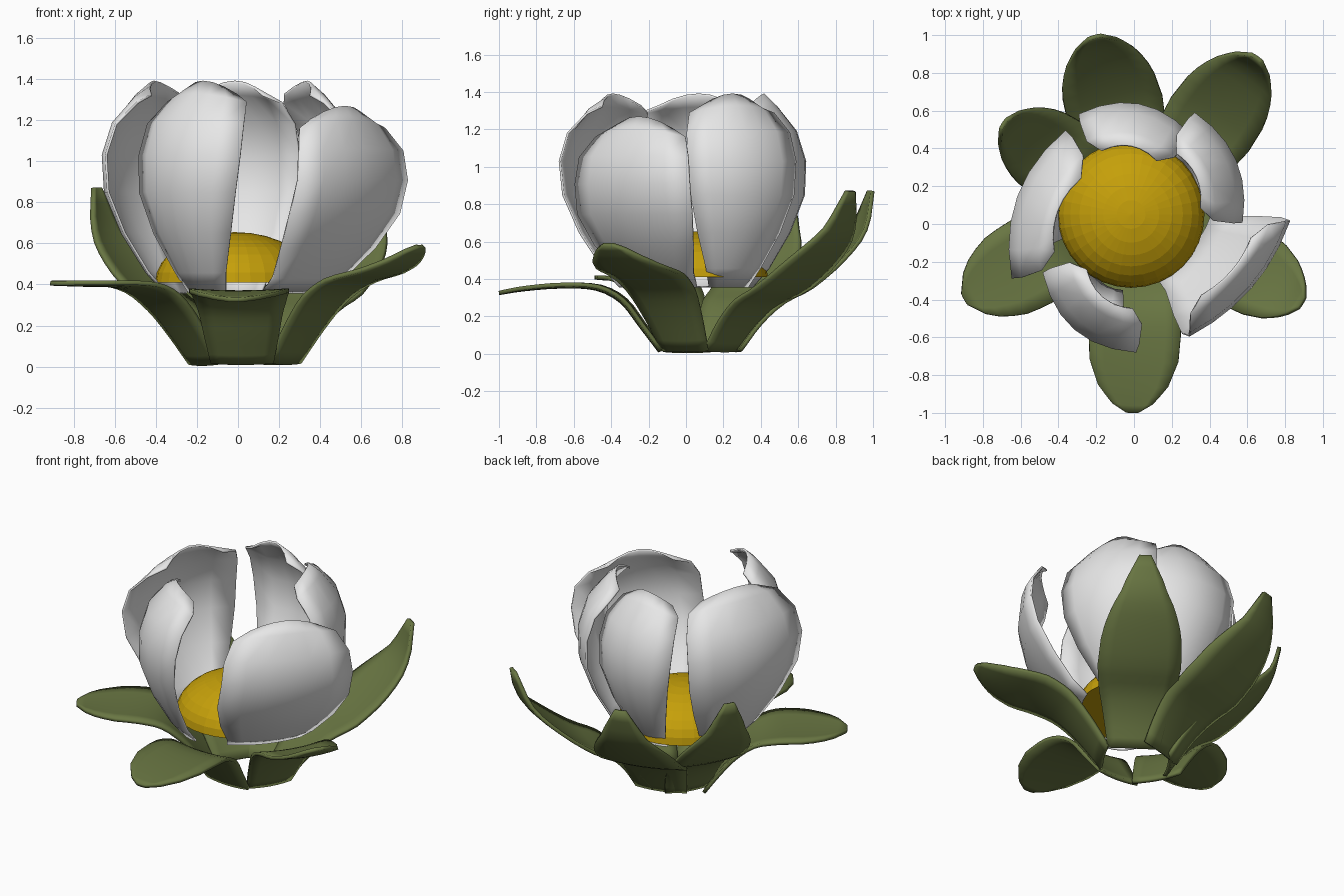
import bpy, bmesh, math
from mathutils import Vector

if "Cube" in bpy.data.objects:
    bpy.data.objects.remove(bpy.data.objects["Cube"])


def material(name, rgb):
    m = bpy.data.materials.new(name)
    m.diffuse_color = (*rgb, 1)
    m.use_nodes = True
    m.node_tree.nodes["Principled BSDF"].inputs["Base Color"].default_value = m.diffuse_color
    return m


WHITE = material("petal white", (0.8, 0.8, 0.8))
GREEN = material("leaf green", (0.14, 0.18, 0.055))
YELLOW = material("pollen yellow", (0.56, 0.35, 0.003))


def finish(name, bm, mat, thickness=0, smooth=True):
    bmesh.ops.recalc_face_normals(bm, faces=bm.faces)
    me = bpy.data.meshes.new(name)
    bm.to_mesh(me)
    bm.free()
    me.materials.append(mat)
    ob = bpy.data.objects.new(name, me)
    bpy.context.collection.objects.link(ob)
    for p in me.polygons:
        p.use_smooth = smooth
    if thickness:
        s = ob.modifiers.new("thickness", 'SOLIDIFY')
        s.thickness = thickness
        s.offset = 0
    return ob


def blade(name, rows, side, cols, mat, thickness):
    """Leaf sheet: rows of (centre, width, cup vector), spread along side."""
    bm = bmesh.new()
    grid = []
    for c, w, cup in rows:
        line = []
        for i in range(cols + 1):
            u = 2 * i / cols - 1
            line.append(bm.verts.new(c + side * (u * w / 2) + cup * (u * u)))
        grid.append(line)
    for a, b in zip(grid, grid[1:]):
        for i in range(cols):
            bm.faces.new((a[i], a[i + 1], b[i + 1], b[i]))
    return finish(name, bm, mat, thickness)


def smooth_rows(pts, n):
    """Catmull-Rom resampling of tuples, n steps per span."""
    p = [Vector(q) for q in pts]
    p = [2 * p[0] - p[1]] + p + [2 * p[-1] - p[-2]]
    out = []
    for i in range(1, len(p) - 2):
        a, b, c, d = p[i - 1:i + 3]
        for k in range(n):
            t = k / n
            out.append(0.5 * (2 * b + (c - a) * t + (2 * a - 5 * b + 4 * c - d) * t * t
                              + (3 * b - a - 3 * c + d) * t ** 3))
    return out + [p[-2]]


# Petals: radius, height, width fraction, edge droop
PETAL = [(.35, .36, .36, 0), (.435, .46, .50, 0), (.545, .65, .76, 0),
         (.62, .85, .95, 0), (.625, 1.03, 1, 0), (.575, 1.19, .95, .01),
         (.47, 1.325, .78, .04), (.405, 1.388, .5, .065)]
R0, Z0 = PETAL[0][:2]
# name, facing angle, width, cup depth, tilt, scale, shift at base, shift above, extra base width
PETALS = [("petal_back", 79.6, .60, .11, 0, 1, .05, .09, 0),
          ("petal_left", 160, .83, .12, 0, 1, .03, .075, 0),
          ("petal_front_left", 229.5, .645, .12, 0, 1, .07, .125, 0),
          ("petal_front_right", 319, .81, .08, 11.5, .91, .09, .15, .2),
          ("petal_right", 23.5, .63, .10, 0, 1, .11, .095, 0)]
for name, ang, width, cup, tilt, sc, sh0, sh1, extra in PETALS:
    a, t = math.radians(ang), math.radians(tilt)
    n = Vector((math.cos(a), math.sin(a), 0))
    side = Vector((-n.y, n.x, 0))
    rows = []
    for i, (r, z, w, droop) in enumerate(PETAL):
        low = max(0, 1 - i / 4)
        dr, dz = (r - R0) * sc, (z - Z0) * sc
        r2 = R0 - extra * .15 + dr * math.cos(t) + dz * math.sin(t)
        z2 = Z0 + dz * math.cos(t) - dr * math.sin(t)
        w += extra * low
        shift = sh1 + (sh0 - sh1) * low
        rows.append((n * r2 + side * shift + Vector((0, 0, z2)), w * width,
                     n * (-cup * w) - Vector((0, 0, droop))))
    blade(name, rows, side, 6, WHITE, .012)

# Sepals: height along the length, from base to tip
FLAT = [(0, .015), (.12, .15), (.24, .28), (.4, .35), (.62, .36), (.85, .345), (1, .325)]
LEVEL = [(0, .01), (.12, .15), (.24, .27), (.38, .36), (.55, .395), (.8, .4), (1, .405)]
LIFTED = [(0, .015), (.16, .19), (.32, .33), (.5, .41), (.72, .455), (.88, .51), (1, .585)]
STEEP = [(0, .015), (.14, .16), (.3, .27), (.5, .35), (.74, .5), (.92, .66), (1, .87)]
WIDTHS = [(0, .62), (.12, .74), (.3, .91), (.5, 1), (.7, .96), (.85, .76), (.95, .46), (1, .14)]


def lookup(table, s):
    for (s0, v0), (s1, v1) in zip(table, table[1:]):
        if s <= s1:
            return v0 + (v1 - v0) * (s - s0) / (s1 - s0)
    return table[-1][1]


# name, base, tip, width, height curve
SEPALS = [("sepal_front", (.02, -.14), (-.01, -1), .49, FLAT),
          ("sepal_left", (-.17, .01), (-.90, -.40), .49, LEVEL),
          ("sepal_right", (.235, -.01), (.89, -.42), .46, LIFTED),
          ("sepal_back_right", (.17, .20), (.65, .88), .50, STEEP),
          ("sepal_back", (0, .26), (-.21, .99), .52, STEEP),
          ("sepal_back_left", (-.13, .17), (-.69, .53), .46, STEEP)]
for name, base, tip, width, curve in SEPALS:
    b, e = Vector((*base, 0)), Vector((*tip, 0))
    d = (e - b).normalized()
    side = Vector((-d.y, d.x, 0))
    rows = []
    for s, z in smooth_rows(curve, 3):
        w = lookup(WIDTHS, s)
        cup = (Vector((0, 0, .01)) - d * .02) * w
        rows.append((b.lerp(e, s) + Vector((0, 0, z)), w * width, cup))
    blade(name, rows, side, 6, GREEN, .022)

# Yellow centre: flattened half sphere with a flat underside
bm = bmesh.new()
bmesh.ops.create_uvsphere(bm, u_segments=32, v_segments=16, radius=1)
bmesh.ops.delete(bm, geom=[v for v in bm.verts if v.co.z < -.01], context='VERTS')
bmesh.ops.holes_fill(bm, edges=[e for e in bm.edges if e.is_boundary], sides=0)
for v in bm.verts:
    v.co = Vector((-.015 + v.co.x * .388, .05 + v.co.y * .388, .41 + v.co.z * .245))
finish("flower_centre", bm, YELLOW, smooth=False)
